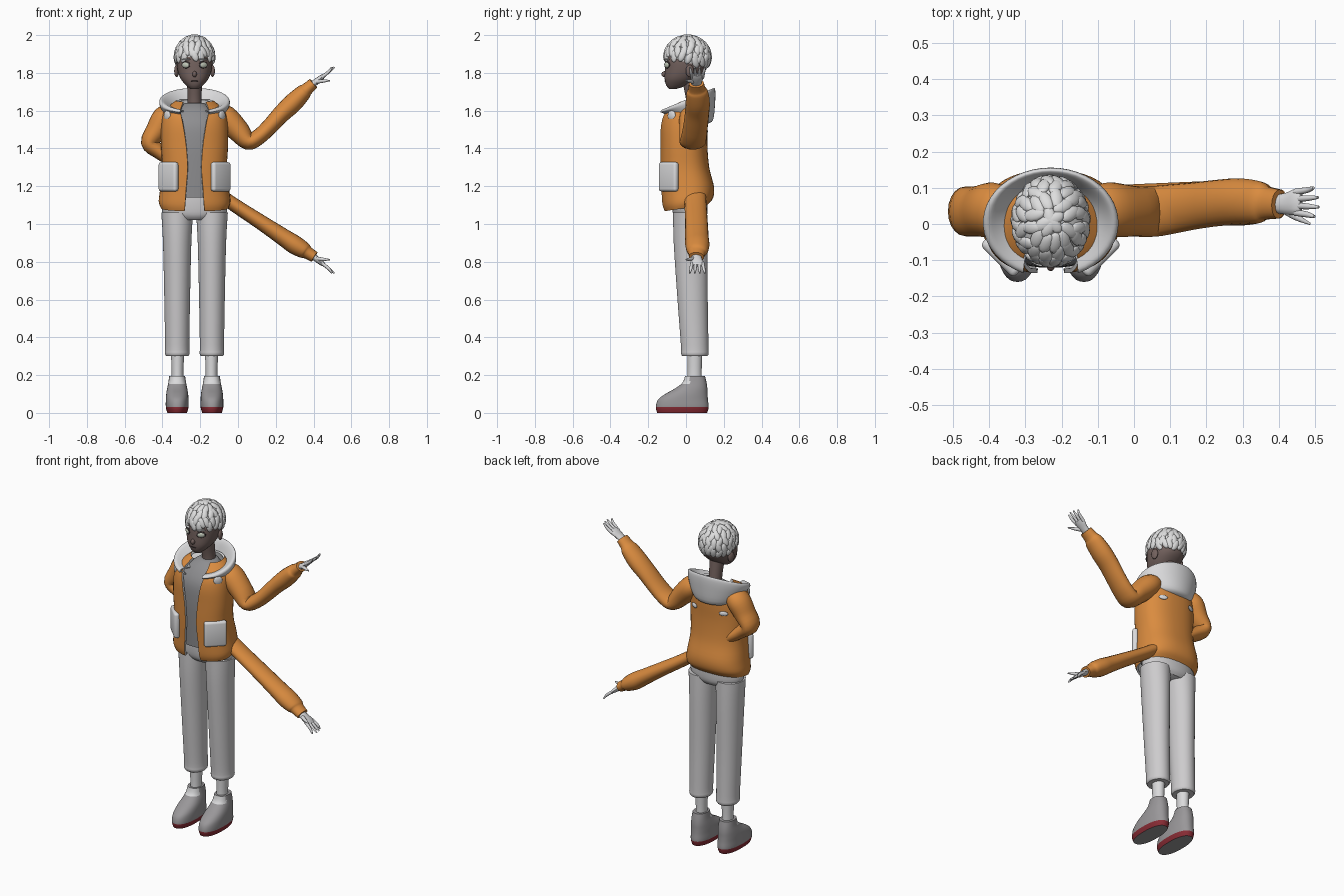
import bpy, bmesh, random
from math import sin, cos, pi, asin, radians, copysign
from mathutils import Vector, Matrix

default_cube = bpy.data.objects.get("Cube")
if default_cube:
    bpy.data.objects.remove(default_cube, do_unlink=True)

CENTRE = -0.23          # the body stands left of the origin
random.seed(4)


def material(name, *rgb):
    mat = bpy.data.materials.new(name)
    mat.use_nodes = True
    mat.diffuse_color = (*rgb, 1)
    mat.node_tree.nodes["Principled BSDF"].inputs["Base Color"].default_value = (*rgb, 1)
    return mat


ORANGE = material("orange cloth", .7, .26, .05)
WHITE = material("white lining", .7, .7, .71)
TROUSER = material("pale trouser cloth", .61, .6, .61)
HAIR = material("white hair", .73, .73, .73)
GREY = material("grey knit", .27, .27, .28)
SHOE = material("grey shoe", .32, .31, .32)
RED = material("red sole", .25, .025, .035)
SKIN = material("brown skin", .17, .12, .11)
EYE = material("pale green eye", .55, .6, .5)
DARK = material("dark line", .04, .03, .03)


def finish(name, bm, mats, thickness=0):
    mesh = bpy.data.meshes.new(name)
    bm.to_mesh(mesh)
    bm.free()
    for mat in mats:
        mesh.materials.append(mat)
    obj = bpy.data.objects.new(name, mesh)
    bpy.context.collection.objects.link(obj)
    bpy.ops.object.select_all(action="DESELECT")
    bpy.context.view_layer.objects.active = obj
    obj.select_set(True)
    if thickness:
        solid = obj.modifiers.new("thickness", "SOLIDIFY")
        solid.thickness = thickness
        solid.material_offset = solid.material_offset_rim = 1
        bpy.ops.object.modifier_apply(modifier=solid.name)
    bpy.ops.object.shade_smooth_by_angle(angle=radians(50))
    return obj


def spline(keys, steps=4):
    """Smoothly blend between neighbouring section settings."""
    out, last = [], len(keys) - 1
    for i in range(last):
        near = keys[max(i - 1, 0)], keys[i], keys[i + 1], keys[min(i + 2, last)]
        for k in range(steps):
            t = k / steps
            out.append([q + t / 2 * (r - p + t * (2 * p - 5 * q + 4 * r - s + t * (3 * (q - r) + s - p)))
                        for p, q, r, s in zip(*near)])
    return out + [list(keys[-1])]


def skin_rows(name, rows, mats, closed=True, rule=None, thickness=0):
    bm = bmesh.new()
    grid = [[bm.verts.new(p) for p in row] for row in rows]
    count = len(grid[0])
    for low, high in zip(grid, grid[1:]):
        for j in range(count if closed else count - 1):
            k = (j + 1) % count
            bm.faces.new((low[j], low[k], high[k], high[j]))
    if closed:
        bm.faces.new(grid[0])
        bm.faces.new(grid[-1])
        bmesh.ops.recalc_face_normals(bm, faces=bm.faces)
    bm.normal_update()
    if rule:
        for face in bm.faces:
            face.material_index = rule(face.calc_center_median(), face.normal)
    return finish(name, bm, mats, thickness)


def section(z, cy, rx, ry, gap=0, tilt=0, cx=0, power=2, count=40):
    """Horizontal rounded section, optionally open at the front."""
    start = asin((gap / rx) ** (power / 2)) if gap else 0
    pts = []
    for j in range(count + 1 if gap else count):
        a = -pi / 2 + start + (2 * pi - 2 * start) * j / count
        x = copysign(abs(cos(a)) ** (2 / power), cos(a)) * rx
        y = copysign(abs(sin(a)) ** (2 / power), sin(a)) * ry + cy
        pts.append((CENTRE + cx + x, y, z + tilt * y))
    return pts


def loft(name, keys, mats, cx=0, power=2, **options):
    rows = [section(*key, cx=cx, power=power) for key in spline(keys)]
    return skin_rows(name, rows, mats, **options)


def tube(name, keys, mat, count=20):
    """Keys hold x, y, z, in-plane radius and depth radius."""
    path = spline(keys)
    rows = []
    for i, (x, y, z, r, depth) in enumerate(path):
        along = Vector(path[min(i + 1, len(path) - 1)][:3]) - Vector(path[max(i - 1, 0)][:3])
        side = along.cross(Vector((0, 1, 0))).normalized()
        out = side.cross(along).normalized()
        rows.append([Vector((x, y, z)) + side * r * cos(2 * pi * j / count) + out * depth * sin(2 * pi * j / count)
                     for j in range(count)])
    return skin_rows(name, rows, [mat])


def blob(name, loc, size, mat, turn=0):
    bm = bmesh.new()
    bmesh.ops.create_uvsphere(bm, u_segments=20, v_segments=12, radius=1)
    obj = finish(name, bm, [mat])
    obj.location = (CENTRE + loc[0], loc[1], loc[2])
    obj.scale = size
    obj.rotation_euler.z = radians(turn)
    return obj


def shoe_colour(c, n):
    if c.z < .03:
        return 0 if n.z < -.6 else 1
    return 2 if c.z > .155 and c.y < .02 else 0


# Trousers, socks, shoes, pockets and the paired face parts
loft("trouser_seat", [(1.02, .025, .11, .07), (1.05, .022, .165, .09), (1.12, .02, .172, .095),
                      (1.2, .02, .15, .09)], [TROUSER])
for s, side in ((1, "left"), (-1, "right")):
    def pair(part, x, y, z, size, mat, turn=0):
        blob(f"{side}_{part}", (s * x, y, z), size, mat, s * turn)

    loft(side + "_trouser_leg", [(.3, .047, .058, .066), (.315, .047, .065, .073), (.36, .046, .064, .073),
                                 (.6, .035, .068, .08), (.9, .025, .075, .09), (1.06, .022, .084, .09)],
         [TROUSER], cx=s * .092)
    loft(side + "_sock", [(.14, .045, .032, .04), (.22, .046, .031, .037), (.33, .047, .036, .04)],
         [WHITE], cx=s * .09)
    loft(side + "_shoe", [(0, -.02, .052, .132), (.03, -.02, .06, .14), (.07, -.016, .06, .132),
                          (.1, .002, .058, .112), (.13, .028, .053, .085), (.16, .045, .047, .064),
                          (.195, .048, .042, .053)], [SHOE, RED, WHITE], cx=s * .092, power=2.3, rule=shoe_colour)

    bm = bmesh.new()
    bmesh.ops.create_cube(bm, size=1, matrix=Matrix.Diagonal((.13, .034, .155, 1)))
    bmesh.ops.bevel(bm, geom=bm.edges[:], offset=.014, segments=3, affect="EDGES", profile=.5)
    pocket = finish(side + "_pocket", bm, [WHITE])
    pocket.location = (CENTRE + s * .138, -.092, 1.25)
    pocket.rotation_euler.z = s * radians(45)

    pair("shoulder_patch", .145, -.076, 1.575, (.026, .01, .026), WHITE, 50)
    pair("back_patch", .1, .103, 1.49, (.026, .008, .014), WHITE, -25)
    pair("ear", .095, .02, 1.81, (.012, .022, .032), SKIN, 15)
    pair("eye_outline", .046, -.1, 1.843, (.027, .006, .019), DARK, 32)
    pair("eye", .046, -.1, 1.842, (.023, .009, .015), EYE, 32)
    pair("brow", .046, -.103, 1.872, (.027, .007, .005), HAIR, 30)

# Shirt, jacket and hood
loft("shirt", [(1.14, 0, .15, .113), (1.3, -.007, .15, .112), (1.43, -.01, .15, .11), (1.53, -.008, .14, .1),
               (1.6, .015, .1, .08), (1.64, .035, .052, .05)], [GREY], power=2.4)
loft("jacket", [(1.085, 0, .178, .115, .053, .15), (1.12, .008, .19, .135, .05, .12),
                (1.19, .008, .182, .14, .045, .05), (1.3, -.007, .172, .13, .037, 0),
                (1.42, -.012, .178, .125, .045, 0), (1.53, -.01, .176, .125, .062, 0),
                (1.6, 0, .16, .11, .075, 0), (1.65, .03, .1, .07, .06, .1)],
     [ORANGE, WHITE], power=2.4, closed=False, thickness=.012)
loft("hood", [(1.53, .03, .09, .08, .05, 0), (1.55, .025, .14, .118, .07, 0), (1.61, .01, .178, .144, .076, .2),
              (1.645, .003, .187, .152, .076, .4), (1.658, .002, .174, .143, .075, .42),
              (1.64, .01, .145, .118, .07, .38), (1.6, .03, .09, .08, .05, .2)],
     [WHITE], closed=False, thickness=.008)

# Sleeves: the raised left one, and the right one folded back across the body
tube("left_sleeve", [(-.12, .04, 1.59, .05, .06), (-.07, .04, 1.565, .066, .075), (0, .035, 1.495, .06, .07),
                     (.055, .035, 1.437, .045, .07), (.11, .042, 1.462, .042, .068), (.167, .05, 1.515, .043, .065),
                     (.23, .058, 1.583, .047, .064), (.29, .062, 1.64, .051, .064), (.345, .06, 1.695, .043, .058),
                     (.365, .058, 1.714, .034, .046), (.4, .055, 1.745, .03, .04)], ORANGE)
tube("right_sleeve", [(-.35, .04, 1.59, .05, .06), (-.39, .04, 1.562, .064, .075), (-.43, .035, 1.495, .058, .07),
                      (-.468, .035, 1.43, .046, .068), (-.42, .035, 1.385, .04, .06), (-.36, .038, 1.343, .036, .058),
                      (-.25, .042, 1.265, .035, .056), (-.04, .05, 1.115, .036, .058), (.12, .055, 1.01, .04, .06),
                      (.24, .058, .93, .046, .062), (.3, .06, .89, .05, .064), (.35, .06, .86, .043, .057),
                      (.37, .058, .847, .034, .046), (.405, .055, .825, .03, .04)], ORANGE)

# Hands, the lower one a mirror of the upper
for flip, side in ((1, "left"), (-1, "right")):
    def limb(part, *keys):
        tube(f"{side}_{part}", [(x, y, 1.285 + flip * (z - 1.285), r, d) for x, y, z, r, d in keys], WHITE, 12)

    limb("palm", (.38, .055, 1.728, .018, .024), (.42, .056, 1.758, .016, .03),
         (.446, .06, 1.779, .013, .036), (.462, .06, 1.79, .007, .03))
    limb("thumb", (.415, .04, 1.752, .01, .012), (.45, .018, 1.757, .009, .009), (.487, 0, 1.759, .003, .003))
    for number in range(4):
        shift = (number - 1.5) * .019
        reach = .515 - .012 * abs(number - 1.4)
        limb(f"finger_{number + 1}", (.445, .06 + shift, 1.778, .009, .009),
             (.48, .06 + shift * 1.2, 1.806, .008, .008), (reach, .06 + shift * 1.4, 1.83, .004, .004))

# Neck, head and face
loft("neck", [(1.58, .045, .045, .045), (1.66, .04, .037, .04), (1.78, .02, .042, .045)], [SKIN])
loft("head", [(1.715, -.07, .022, .02), (1.735, -.05, .046, .055), (1.77, -.028, .074, .085),
              (1.82, -.002, .091, .11), (1.88, .003, .094, .11), (1.94, .005, .075, .09),
              (1.975, .005, .03, .035)], [SKIN], power=2.2)
blob("nose", (0, -.113, 1.793), (.012, .017, .016), SKIN)
blob("mouth", (0, -.108, 1.757), (.02, .006, .003), DARK)

# Hair: a trimmed cap covered in overlapping locks
middle, radii = Vector((CENTRE, .008, 1.885)), Vector((.1, .118, .108))


def hairline(y):
    return 1.88 - .28 * (y + .11)


bm = bmesh.new()
bmesh.ops.create_uvsphere(bm, u_segments=40, v_segments=28, radius=1,
                          matrix=Matrix.Translation(middle) @ Matrix.Diagonal((*radii, 1)))
bmesh.ops.delete(bm, geom=[v for v in bm.verts if v.co.z < hairline(v.co.y)], context="VERTS")
for polar, locks in ((8, 5), (32, 12), (53, 16), (72, 20), (90, 20), (106, 20)):
    for k in range(locks):
        around = 2 * pi * (k + random.uniform(-.2, .2) + polar % 5 / 5) / locks
        down = radians(polar + random.uniform(-4, 4))
        unit = Vector((sin(down) * cos(around), sin(down) * sin(around), cos(down)))
        spot = middle + unit * radii
        if spot.z < hairline(spot.y) + .008:
            continue
        normal = Vector([u / r for u, r in zip(unit, radii)]).normalized()
        across = normal.cross(Vector((0, 0, 1))).normalized()
        across = Matrix.Rotation(random.uniform(-.5, .5), 3, normal) @ across
        along = normal.cross(across)
        frame = Matrix((across * .019, along * .034, normal * .011)).transposed().to_4x4()
        bmesh.ops.create_uvsphere(bm, u_segments=10, v_segments=8, radius=1,
                                  matrix=Matrix.Translation(spot) @ frame)
bmesh.ops.recalc_face_normals(bm, faces=bm.faces)
finish("hair", bm, [HAIR])
